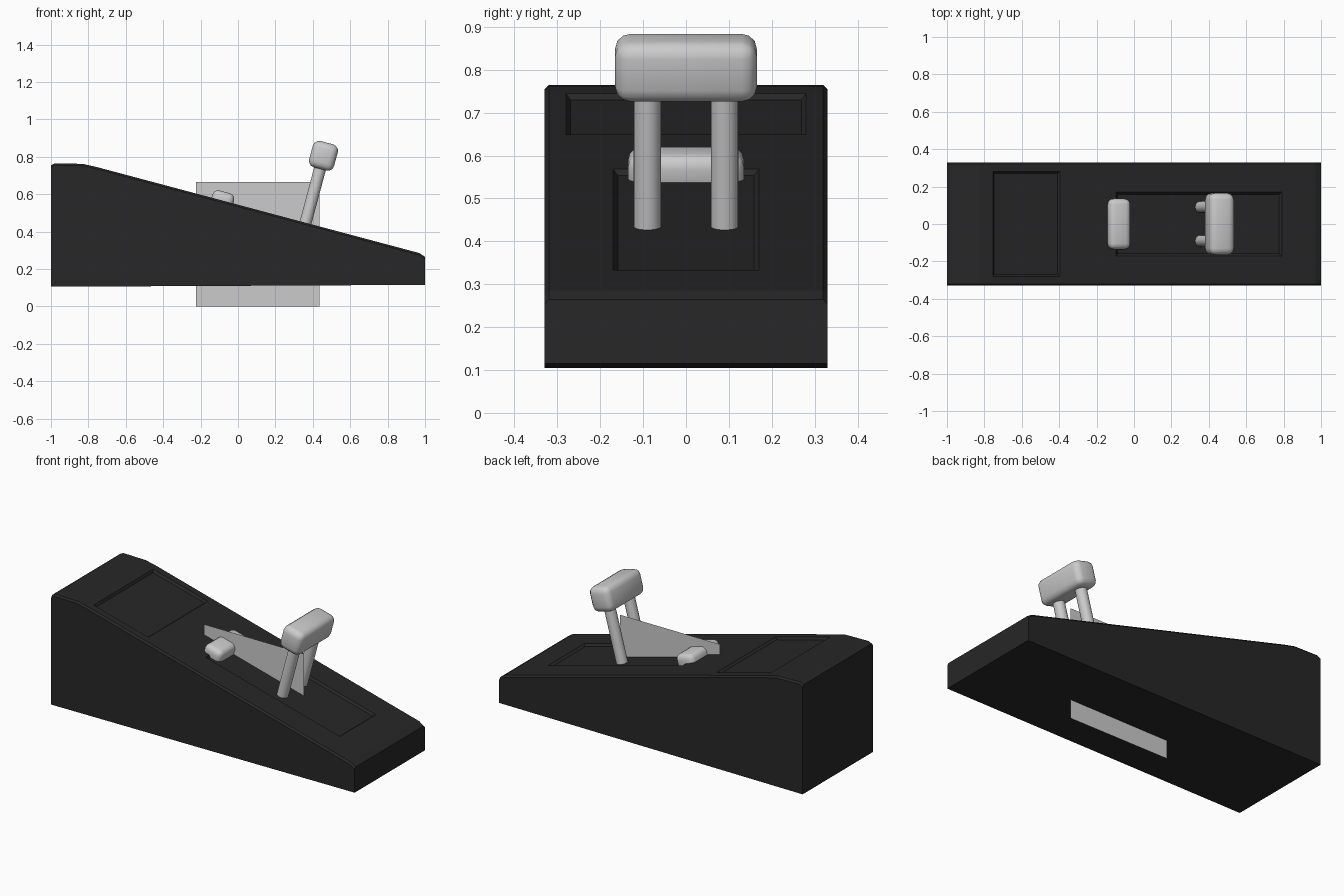
import bpy, bmesh, math
from mathutils import Vector, Matrix

if "Cube" in bpy.data.objects:
    bpy.data.objects.remove(bpy.data.objects["Cube"])

SLOPE = math.atan2(0.48, 1.80)   # downward tilt of the deck
LEAN = math.radians(15)          # lean of the handle


def deck_z(x):
    return 0.765 - math.tan(SLOPE) * (x + 0.83)


def finish(name, bm):
    bmesh.ops.recalc_face_normals(bm, faces=bm.faces)
    mesh = bpy.data.meshes.new(name)
    bm.to_mesh(mesh)
    bm.free()
    obj = bpy.data.objects.new(name, mesh)
    bpy.context.collection.objects.link(obj)
    return obj


def smooth(obj, angle=30):
    bpy.ops.object.select_all(action='DESELECT')
    obj.select_set(True)
    bpy.context.view_layer.objects.active = obj
    bpy.ops.object.shade_smooth_by_angle(angle=math.radians(angle))


def rounded_box(name, center, size, tilt, bevel, segments=3):
    bm = bmesh.new()
    bmesh.ops.create_cube(bm, size=1)
    bmesh.ops.scale(bm, vec=size, verts=bm.verts)
    bmesh.ops.bevel(bm, geom=bm.edges[:], offset=bevel, segments=segments,
                    profile=0.5, affect='EDGES')
    obj = finish(name, bm)
    obj.matrix_world = Matrix.Translation(center) @ Matrix.Rotation(tilt, 4, 'Y')
    smooth(obj)
    return obj


# Wedge body: side profile extruded across y, top side edges chamfered
profile = [(-1, 0.105), (1, 0.115), (1, 0.265), (0.97, 0.285),
           (-0.76, deck_z(-0.76)), (-0.83, 0.762), (-0.98, 0.765), (-1, 0.755)]
bm = bmesh.new()
face = bm.faces.new([bm.verts.new((x, -0.33, z)) for x, z in profile])
ext = bmesh.ops.extrude_face_region(bm, geom=[face])
bmesh.ops.translate(bm, vec=(0, 0.66, 0),
                    verts=[v for v in ext['geom'] if isinstance(v, bmesh.types.BMVert)])
rim = [e for e in bm.edges if abs(e.verts[0].co.y - e.verts[1].co.y) < 1e-4
       and min(v.co.z for v in e.verts) > 0.2]
bmesh.ops.bevel(bm, geom=rim, offset=0.01, segments=1, affect='EDGES')
body = finish('wedge_body', bm)
black = bpy.data.materials.new('black')
black.diffuse_color = (0.02, 0.02, 0.02, 1)
black.use_nodes = True
black.node_tree.nodes["Principled BSDF"].inputs["Base Color"].default_value = black.diffuse_color
body.data.materials.append(black)


# Recessed deck panels with sloping walls
def panel_cutter(name, x0, x1, half_y, depth=0.013, inset=0.011):
    bm = bmesh.new()
    bmesh.ops.create_cube(bm, size=2)
    half_x = (x1 - x0) / 2 / math.cos(SLOPE)
    for v in bm.verts:
        grow = inset if v.co.z > 0 else -inset
        v.co = Vector((v.co.x * (half_x + grow), v.co.y * (half_y + grow),
                       depth if v.co.z > 0 else -depth))
    obj = finish(name, bm)
    mid = (x0 + x1) / 2
    obj.matrix_world = (Matrix.Translation((mid, 0, deck_z(mid)))
                        @ Matrix.Rotation(SLOPE, 4, 'Y'))
    obj.hide_render = True
    obj.hide_set(True)
    obj.display_type = 'WIRE'
    mod = body.modifiers.new(name, 'BOOLEAN')
    mod.operation = 'DIFFERENCE'
    mod.solver = 'EXACT'
    mod.object = obj
    return obj


cutters = [panel_cutter('upper_panel_cutter', -0.755, -0.395, 0.28),
           panel_cutter('lower_panel_cutter', -0.095, 0.79, 0.17)]

# Bake the recesses and drop the cutters
bpy.context.view_layer.update()
baked = bpy.data.meshes.new_from_object(
    body.evaluated_get(bpy.context.evaluated_depsgraph_get()))
body.modifiers.clear()
body.data = baked
for c in cutters:
    bpy.data.objects.remove(c)

# Thin upright plate on the centre line
bm = bmesh.new()
bm.faces.new([bm.verts.new((x, 0, z)) for x, z in
              [(-0.225, 0), (0.435, 0), (0.435, 0.665), (-0.225, 0.665)]])
finish('centre_plate', bm)

# Leaning grip on two posts
grip = Vector((0.457, 0, 0.805))
rounded_box('grip', grip, (0.138, 0.33, 0.145), LEAN, 0.035)
axis = Vector((math.sin(LEAN), 0, math.cos(LEAN)))
for side, y in (('front', -0.09), ('back', 0.09)):
    bm = bmesh.new()
    bmesh.ops.create_cone(bm, cap_ends=True, segments=24, radius1=0.032,
                          radius2=0.032, depth=0.42)
    post = finish(side + '_post', bm)
    post.matrix_world = (Matrix.Translation(grip - axis * 0.21 + Vector((0, y, 0)))
                         @ Matrix.Rotation(LEAN, 4, 'Y'))
    smooth(post)

# Low button lying on the slope
rounded_box('button', (-0.083, 0, 0.566), (0.12, 0.27, 0.095), SLOPE, 0.03)
